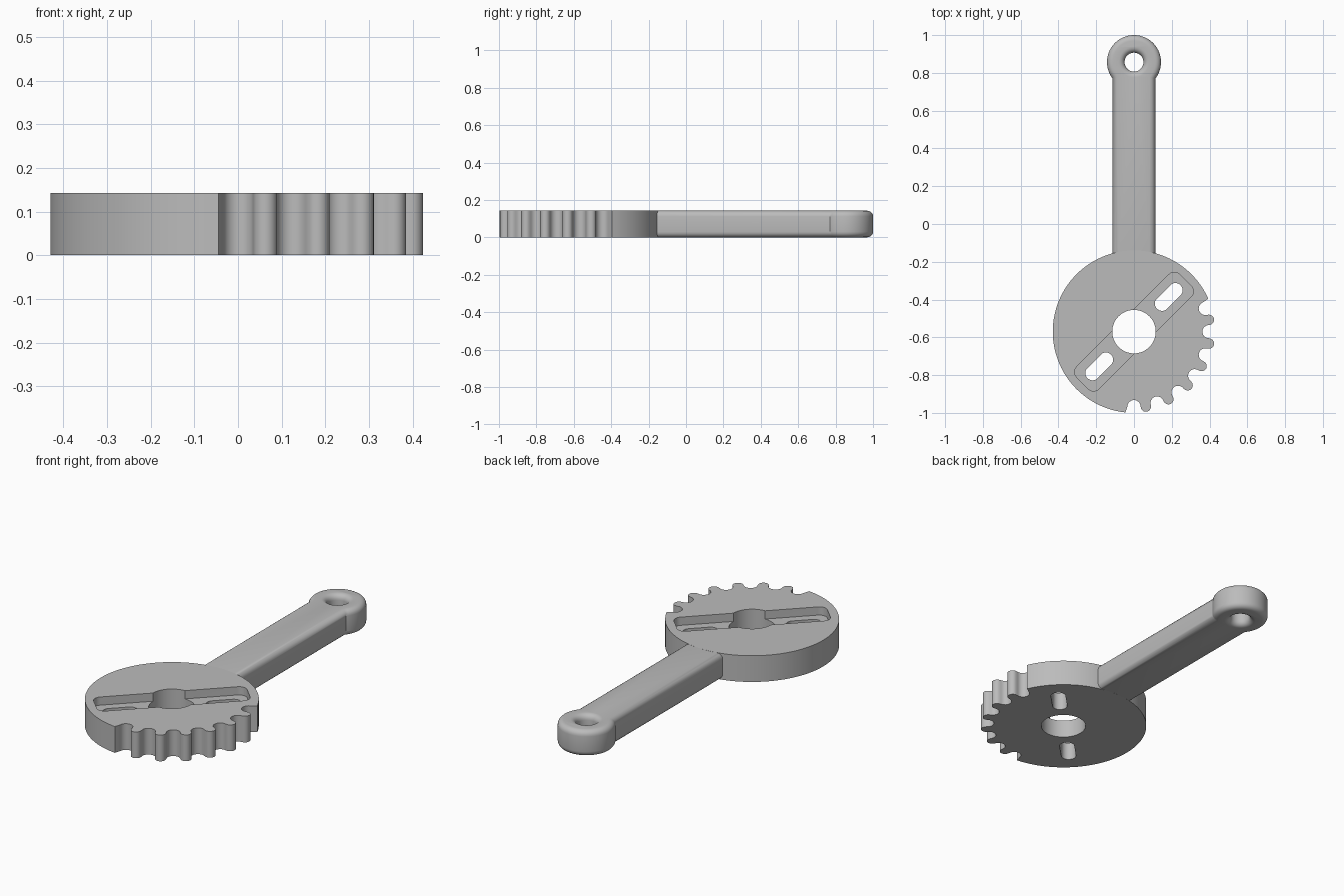
import bpy
import bmesh
from math import sin, cos, pi, radians, asin, sqrt
from mathutils import Vector, Matrix

cube = bpy.data.objects.get("Cube")
if cube:
    bpy.data.objects.remove(cube, do_unlink=True)

THICK = 0.143
HUB = Vector((0, -0.57))
HUB_R = 0.43
EYE = Vector((0, 0.857))
EYE_R = 0.143
ARM_W = 0.113
PITCH = 18

grey = bpy.data.materials.new("grey metal")
grey.use_nodes = True
grey.diffuse_color = (0.5, 0.5, 0.5, 1)
grey.node_tree.nodes["Principled BSDF"].inputs["Base Color"].default_value = (0.5, 0.5, 0.5, 1)


def polar(deg, r=1.0):
    return Vector((cos(radians(deg)), sin(radians(deg)))) * r


def arc(centre, r, start, end, steps):
    return [centre + polar(start + (end - start) * i / steps, r) for i in range(steps + 1)]


def circle(centre, r, steps=64):
    return arc(centre, r, 0, 360, steps)[:-1]


def rounded_bar(centre, length, width, r, turn=45):
    """Outline of a rounded rectangle (half sizes) turned in plan."""
    pts = []
    for i, (sx, sy) in enumerate([(1, 1), (-1, 1), (-1, -1), (1, -1)]):
        corner = Vector((sx * (length - r), sy * (width - r)))
        pts += arc(corner, r, 90 * i, 90 * i + 90, 10)
    rot = Matrix.Rotation(radians(turn), 2)
    return [centre + rot @ p for p in pts]


def plate(name, outlines, z0, z1, fillet=0.0):
    """Solid plate: first outline is the rim, the others are holes."""
    curve = bpy.data.curves.new(name, 'CURVE')
    curve.dimensions = '2D'
    curve.fill_mode = 'BOTH'
    curve.extrude = (z1 - z0) / 2 - fillet
    curve.bevel_depth = fillet
    curve.bevel_resolution = 4
    curve.offset = -fillet
    for pts in outlines:
        spline = curve.splines.new('POLY')
        spline.points.add(len(pts) - 1)
        for point, p in zip(spline.points, pts):
            point.co = (p.x, p.y, 0, 1)
        spline.use_cyclic_u = True
    temp = bpy.data.objects.new(name, curve)
    bpy.context.collection.objects.link(temp)
    bpy.context.view_layer.update()
    graph = bpy.context.evaluated_depsgraph_get()
    mesh = bpy.data.meshes.new_from_object(temp.evaluated_get(graph))
    bpy.data.objects.remove(temp, do_unlink=True)

    bm = bmesh.new()
    bm.from_mesh(mesh)
    bmesh.ops.remove_doubles(bm, verts=bm.verts, dist=0.0001)
    bmesh.ops.recalc_face_normals(bm, faces=bm.faces)
    bmesh.ops.translate(bm, verts=bm.verts, vec=(0, 0, (z0 + z1) / 2))
    bm.to_mesh(mesh)
    bm.free()
    mesh.materials.clear()
    mesh.materials.append(grey)
    obj = bpy.data.objects.new(name, mesh)
    bpy.context.collection.objects.link(obj)
    return obj


def select(obj):
    bpy.ops.object.select_all(action='DESELECT')
    obj.select_set(True)
    bpy.context.view_layer.objects.active = obj


def scallop(deg, centre_r, r, side):
    """Half circle on the rim: side -1 is a valley, side 1 is a tooth tip."""
    e, t = polar(deg), polar(deg + 90)
    return [HUB + e * centre_r + (side * e * sin(pi * i / 12) - t * cos(pi * i / 12)) * r
            for i in range(13)]


# Hub rim: plain arc, then six teeth between seven valleys
rim = arc(HUB, HUB_R, 24, 264, 96)
for k in range(7):
    valley = -90 + PITCH * k
    rim += scallop(valley, 0.397, 0.035, -1)
    if k < 6:
        rim += scallop(valley + PITCH / 2, 0.402, 0.027, 1)

# Toothed hub with bore and two slots
slots = [rounded_bar(HUB + polar(a, 0.26), 0.088, 0.038, 0.037) for a in (45, 225)]
hub = plate("toothed_hub", [rim, circle(HUB, 0.115)] + slots, 0, THICK)

# Diagonal pocket sunk in the top of the hub
cutter = plate("pocket_cutter", [rounded_bar(HUB, 0.385, 0.083, 0.04)], THICK - 0.045, THICK + 0.05)
cutter.hide_render = True
cut = hub.modifiers.new("pocket", 'BOOLEAN')
cut.operation = 'DIFFERENCE'
cut.solver = 'EXACT'
cut.object = cutter
select(hub)
bpy.ops.object.modifier_apply(modifier=cut.name)
bpy.data.objects.remove(cutter, do_unlink=True)

# Lever arm with a rounded eye at its end
neck = math_angle = -asin(sqrt(EYE_R ** 2 - ARM_W ** 2) / EYE_R) * 180 / pi
root_y = -0.22
arm_outline = [Vector((-ARM_W, root_y)), Vector((ARM_W, root_y))]
arm_outline += arc(EYE, EYE_R, neck, 180 - neck, 56)
arm = plate("lever_arm", [arm_outline, circle(EYE, 0.05, 40)], 0.0004, THICK - 0.0004, 0.03)

for obj in (hub, arm):
    select(obj)
    bpy.ops.object.shade_smooth_by_angle(angle=radians(35))
